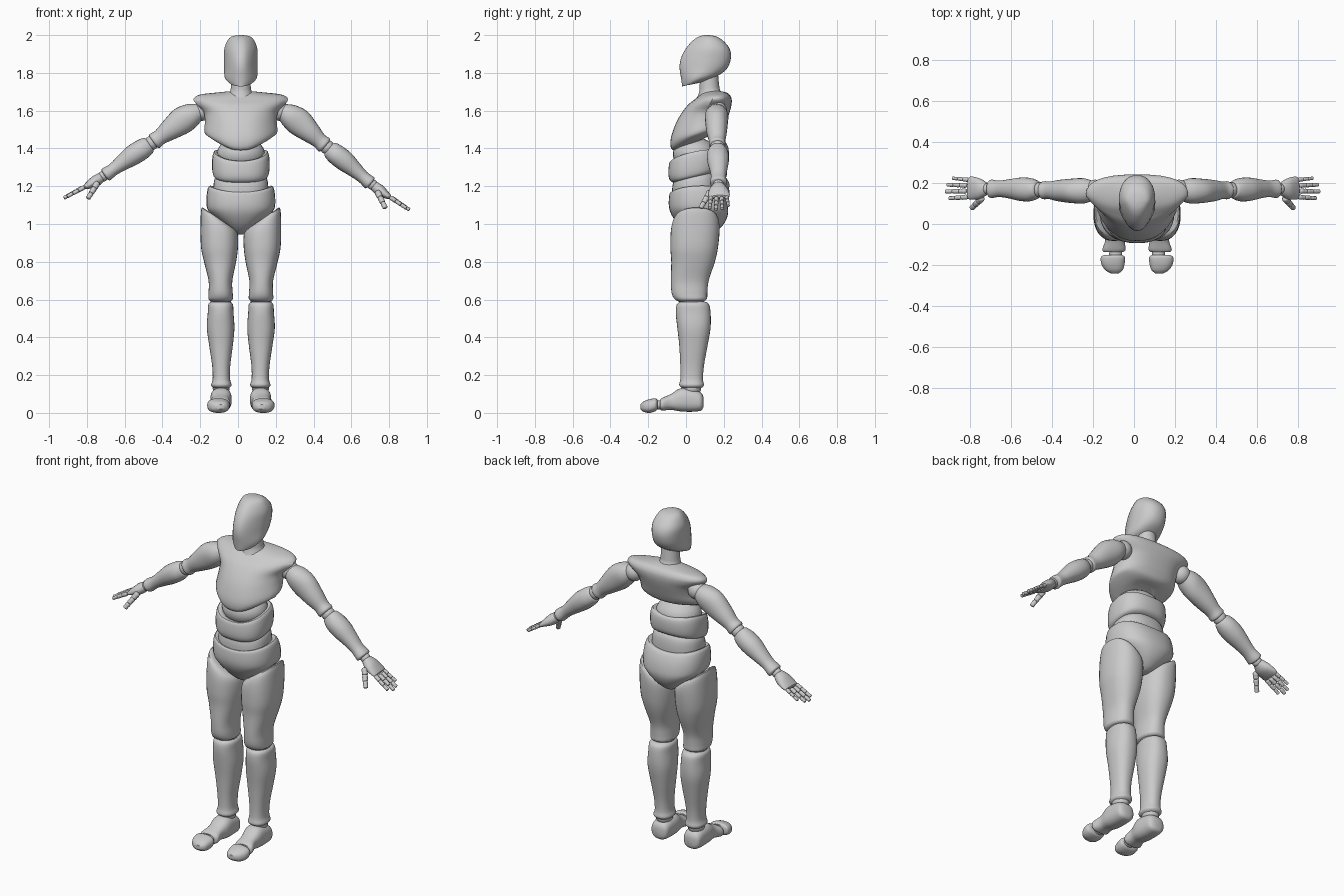
import bpy, bmesh, math
from mathutils import Vector, Matrix

CX = 0.015                                   # body axis
SHOULDER = Vector((0.222, 0.165, 1.59))


def spline(a, b, c, d, t):
    return 0.5 * (2*b + (c - a)*t + (2*a - 5*b + 4*c - d)*t*t + (3*b - a - 3*c + d)*t**3)


def loft(name, rings, n=2.3, seg=32, sub=4, taper=0.0, side=1, swing=0.0):
    """Smooth skin over rings (centre, u, v, lift); swing turns about the shoulder."""
    rings = [(Vector(c), Vector(u), Vector(v), Vector((0, 0, l))) for c, u, v, l in rings]
    fine = []
    for i in range(len(rings) - 1):
        q = [rings[max(0, min(len(rings) - 1, i + k))] for k in (-1, 0, 1, 2)]
        for j in range(sub):
            fine.append([spline(*[r[k] for r in q], j / sub) for k in range(4)])
    fine.append(rings[-1])
    rot = Matrix.Rotation(-swing, 3, 'Y')
    bm = bmesh.new()
    loops = []
    for c, u, v, l in fine:
        loop = []
        for k in range(seg):
            a = 2 * math.pi * k / seg
            cu = math.copysign(abs(math.cos(a)) ** (2 / n), math.cos(a))
            sv = math.copysign(abs(math.sin(a)) ** (2 / n), math.sin(a))
            p = c + u * cu * (1 - taper * max(0, sv)) + v * sv + l * cu * cu
            p = rot @ (p - SHOULDER) + SHOULDER
            loop.append(bm.verts.new((CX + side * p.x, p.y, p.z)))
        loops.append(loop)
    for a, b in zip(loops, loops[1:]):
        for k in range(seg):
            m = (k + 1) % seg
            bm.faces.new((a[k], a[m], b[m], b[k]))
    bm.faces.new(loops[0])
    bm.faces.new(loops[-1])
    bmesh.ops.recalc_face_normals(bm, faces=bm.faces)
    me = bpy.data.meshes.new(name)
    bm.to_mesh(me)
    bm.free()
    ob = bpy.data.objects.new(name, me)
    bpy.context.collection.objects.link(ob)
    me.shade_smooth()
    me.set_sharp_from_angle(angle=math.radians(40))
    return ob


def trunk(name, rows, **kw):
    """Rows: half width, front y, front z, back y, back z, side lift."""
    loft(name, [((0, (yf + yb)/2, (zf + zb)/2), (w, 0, 0), (0, (yf - yb)/2, (zf - zb)/2), l)
                for w, yf, zf, yb, zb, l in rows], **kw)


def leg(name, rows, side, **kw):
    """Rows: z, centre x, half width, front y, back y, outward slope."""
    loft(name, [((x, (yf + yb)/2, z), (w, 0, s), (0, (yf - yb)/2, 0), 0)
                for z, x, w, yf, yb, s in rows], side=side, **kw)


def foot(name, rows, side):
    """Rows: y, centre x, half width, bottom z, top z."""
    loft(name, [((x, y, (a + b)/2), (w, 0, 0), (0, 0, (b - a)/2), 0)
                for y, x, w, a, b in rows], n=2.5, side=side)


def limb(name, pts, **kw):
    """Points: x, y, z, radius across y, radius in the other direction; rounded ends."""
    P = [Vector(p[:3]) for p in pts]
    rings = []
    for i, p in enumerate(pts):
        d = (P[min(i + 1, len(P) - 1)] - P[max(i - 1, 0)]).normalized()
        u = d.cross(Vector((0, 1, 0))).normalized()
        v = u.cross(d)
        full = (P[i], u * p[4], v * p[3], 0)
        r = min(p[3], p[4])
        caps = [(P[i] + d * r * h * (1 if i else -1), full[1] * f, full[2] * f, 0)
                for h, f in ((0.25, 0.8), (0.42, 0.3))]
        if i == 0:
            rings += caps[::-1] + [full]
        elif i == len(P) - 1:
            rings += [full] + caps
        else:
            rings.append(full)
    loft(name, rings, **kw)


def ball(name, c, r, **kw):
    rx, ry, rz = r if isinstance(r, tuple) else (r, r, r)
    loft(name, [((c[0], c[1], c[2] - rz * math.cos(a)), (rx * math.sin(a), 0, 0),
                 (0, -ry * math.sin(a), 0), 0)
                for a in [0.03 + (math.pi - 0.06) * k / 8 for k in range(9)]],
         n=2, seg=24, sub=2, **kw)


# Head and neck
trunk("head", [(.022, -.02, 1.728, .0, 1.735, 0), (.052, -.021, 1.735, .06, 1.745, 0),
               (.084, -.026, 1.77, .15, 1.775, 0), (.088, -.034, 1.83, .215, 1.82, 0),
               (.089, -.026, 1.88, .238, 1.88, 0), (.087, .0, 1.93, .23, 1.93, 0),
               (.07, .037, 1.972, .195, 1.972, 0), (.048, .07, 1.993, .16, 1.993, 0),
               (.01, .1, 2.0, .12, 2.0, 0)], n=2.3, taper=.35)
trunk("neck", [(.07, .055, 1.66, .2, 1.68, 0), (.056, .07, 1.70, .18, 1.71, 0),
               (.052, .072, 1.73, .175, 1.74, 0), (.05, .075, 1.78, .17, 1.79, 0)], n=2)

# Torso
trunk("chest", [(.07, -.03, 1.392, .13, 1.47, 0), (.12, -.06, 1.388, .165, 1.475, .01),
                (.17, -.08, 1.405, .19, 1.49, .015), (.193, -.08, 1.455, .205, 1.52, .0),
                (.19, -.055, 1.53, .22, 1.56, 0), (.198, -.025, 1.585, .235, 1.605, 0),
                (.235, .01, 1.63, .242, 1.64, 0), (.25, .04, 1.655, .24, 1.668, 0),
                (.22, .065, 1.675, .225, 1.69, 0), (.12, .085, 1.69, .2, 1.70, 0),
                (.05, .1, 1.70, .17, 1.705, 0)], n=2.6, taper=.3)
ball("upper_waist_joint", (0, .045, 1.37), (.128, .115, .09))
trunk("upper_abdomen", [(.10, -.05, 1.325, .12, 1.37, .015), (.14, -.082, 1.333, .16, 1.387, .022),
                        (.152, -.092, 1.30, .175, 1.36, .01), (.15, -.092, 1.25, .172, 1.30, 0),
                        (.135, -.075, 1.222, .15, 1.275, 0), (.09, -.04, 1.22, .11, 1.265, 0)], n=2.5)
trunk("lower_abdomen", [(.10, -.04, 1.27, .13, 1.29, 0), (.135, -.062, 1.235, .155, 1.26, 0),
                        (.145, -.073, 1.19, .165, 1.21, 0), (.145, -.072, 1.12, .165, 1.14, 0)], n=2.4)
trunk("pelvis", [(.12, -.04, 1.15, .14, 1.17, .01), (.165, -.08, 1.168, .18, 1.185, .025),
                 (.18, -.09, 1.14, .205, 1.15, .015), (.181, -.09, 1.09, .22, 1.10, 0),
                 (.165, -.075, 1.045, .222, 1.05, .015), (.115, -.04, .995, .2, 1.0, .02),
                 (.06, .0, .96, .16, .96, .01), (.025, .03, .945, .13, .945, 0)], n=2.4)

# Paired legs, feet, arms and hands
for side, tag, swing in ((1, "left", 0.0), (-1, "right", math.radians(5.2))):
    leg("thigh_" + tag, [(1.035, .13, .05, .0, .12, .035), (1.03, .122, .085, -.055, .165, .055),
                         (.98, .115, .098, -.078, .178, .03), (.88, .113, .098, -.083, .17, 0),
                         (.80, .11, .085, -.078, .153, 0), (.70, .108, .063, -.08, .12, 0),
                         (.635, .107, .064, -.076, .113, 0), (.602, .107, .064, -.06, .11, 0),
                         (.588, .107, .045, -.035, .085, 0)], side)
    ball("knee_" + tag, (.107, .03, .592), (.055, .065, .05), side=side)
    leg("shin_" + tag, [(.592, .107, .04, -.015, .09, 0), (.577, .107, .064, -.047, .12, 0),
                        (.53, .107, .068, -.054, .13, 0), (.45, .107, .073, -.046, .13, 0),
                        (.36, .105, .063, -.036, .115, 0), (.25, .104, .048, -.03, .095, 0),
                        (.18, .103, .046, -.03, .09, 0), (.147, .103, .054, -.036, .095, 0),
                        (.132, .103, .042, -.022, .082, 0)], side)
    ball("ankle_" + tag, (.104, .03, .13), (.045, .05, .04), side=side)
    foot("foot_" + tag, [(.092, .105, .025, .03, .085), (.078, .105, .05, .012, .108),
                         (.03, .105, .055, .006, .128), (-.03, .105, .056, .008, .13),
                         (-.08, .108, .048, .016, .10), (-.125, .113, .057, .012, .08),
                         (-.138, .115, .045, .02, .07)], side)
    ball("toe_joint_" + tag, (.105, -.145, .042), (.032, .03, .025), side=side)
    foot("toes_" + tag, [(-.152, .117, .045, .018, .07), (-.163, .118, .059, .008, .077),
                         (-.195, .118, .057, .0, .072), (-.225, .113, .043, .006, .06),
                         (-.241, .109, .02, .02, .045)], side)

    arm = dict(side=side, swing=swing, n=2.1, seg=24)
    ball("shoulder_" + tag, (.205, .165, 1.598), .052, side=side)
    limb("upper_arm_" + tag, [(.225, .163, 1.595, .05, .046), (.262, .162, 1.572, .062, .064),
                              (.31, .162, 1.537, .06, .072), (.37, .163, 1.483, .053, .056),
                              (.415, .165, 1.442, .043, .042), (.44, .165, 1.42, .044, .045)], **arm)
    ball("elbow_" + tag, (.457, .167, 1.407), .038, side=side, swing=swing)
    limb("forearm_" + tag, [(.476, .168, 1.392, .045, .047), (.505, .168, 1.368, .057, .054),
                            (.55, .17, 1.333, .057, .054), (.60, .172, 1.29, .047, .043),
                            (.645, .172, 1.25, .04, .034), (.68, .172, 1.22, .045, .037)], **arm)
    ball("wrist_" + tag, (.697, .172, 1.208), .028, side=side, swing=swing)
    limb("palm_" + tag, [(.708, .172, 1.2, .033, .026), (.735, .172, 1.178, .05, .03),
                         (.765, .175, 1.157, .056, .022), (.785, .176, 1.144, .054, .014)], **arm)

    # Fingers: three short bones each; the thumb drops forward
    digits = [("index", (.79, .132, 1.142), (.876, .126, 1.084), .0115),
              ("middle", (.796, .161, 1.139), (.893, .159, 1.075), .012),
              ("ring", (.794, .189, 1.140), (.886, .192, 1.08), .0115),
              ("little", (.786, .216, 1.144), (.86, .224, 1.096), .010),
              ("thumb", (.722, .128, 1.172), (.765, .078, 1.085), .016)]
    for label, a, b, r in digits:
        a, b = Vector(a), Vector(b)
        for k in range(3):
            q = r * (1.08 - .1 * k)
            pts = [(*a.lerp(b, (k + f) / 3), q * g, q * g)
                   for f, g in ((.1, .85), (.3, 1), (.65, .9), (.92, .95))]
            limb(f"{label}_bone_{k + 1}_{tag}", pts, side=side, swing=swing, n=2, seg=12, sub=2)
